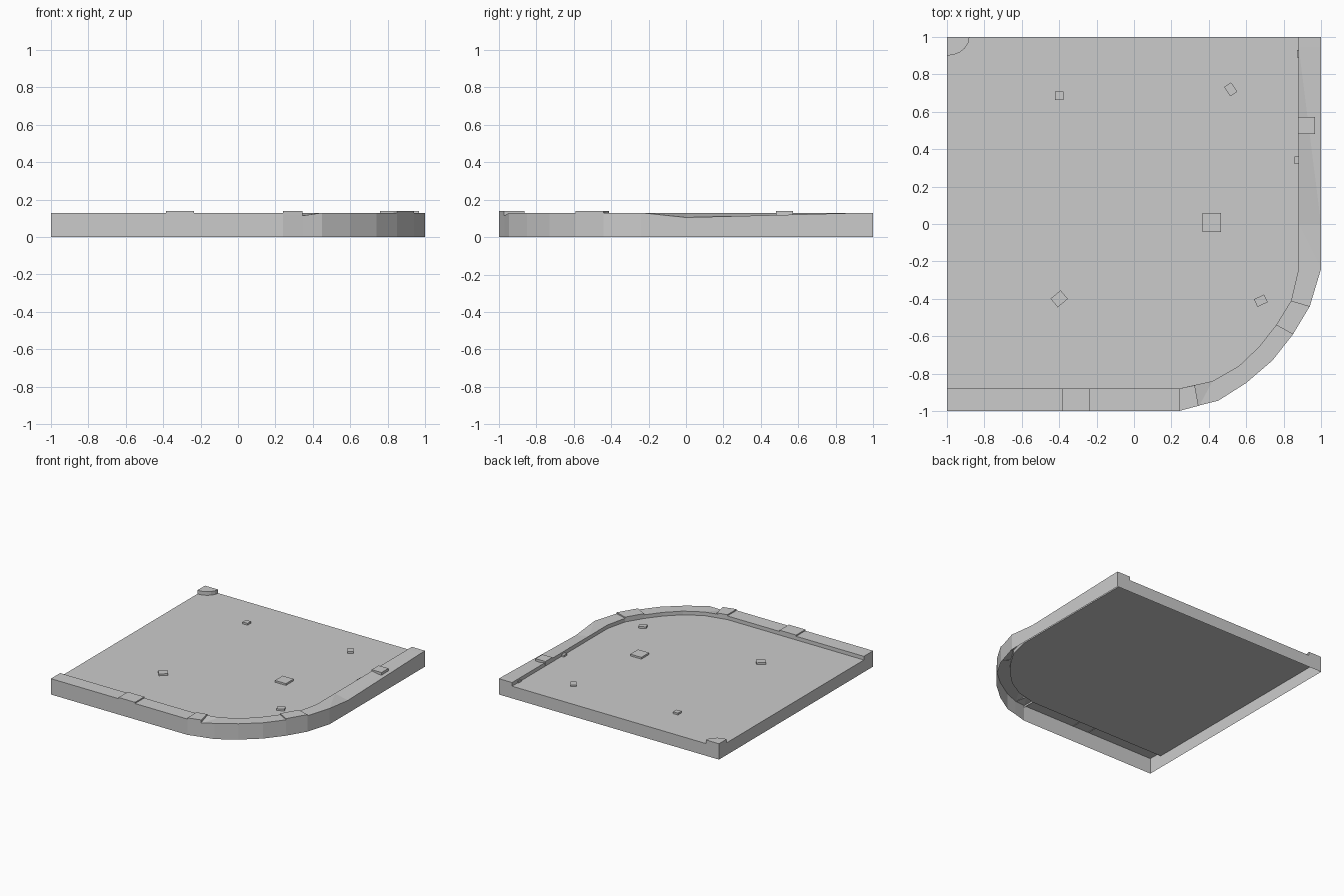
import bpy, bmesh, math

if "Cube" in bpy.data.objects:
    bpy.data.objects.remove(bpy.data.objects["Cube"])

FLOOR, TOP, CAP = 0.10, 0.13, 0.14


def make(name, faces):
    """Mesh object from a list of polygons, welding shared corners."""
    bm = bmesh.new()
    for f in faces:
        bm.faces.new([bm.verts.new(p) for p in f])
    bmesh.ops.remove_doubles(bm, verts=bm.verts, dist=0.0005)
    bmesh.ops.recalc_face_normals(bm, faces=bm.faces)
    if sum(f.normal.z * f.calc_area() for f in bm.faces) < 0:
        bmesh.ops.reverse_faces(bm, faces=bm.faces)
    me = bpy.data.meshes.new(name)
    bm.to_mesh(me)
    bm.free()
    ob = bpy.data.objects.new(name, me)
    bpy.context.collection.objects.link(ob)
    return ob


def at(p, z):
    return (p[0], p[1], z)


def wall(a, b, z0, z1):
    return [at(a, z0), at(b, z0), at(b, z1), at(a, z1)]


def slab(name, pts, z0, z1):
    """Thin raised stone, open underneath."""
    n = len(pts)
    return make(name, [[at(p, z1) for p in pts]] +
                [wall(pts[i], pts[(i + 1) % n], z0, z1) for i in range(n)])


def rect(x, y, w, d, deg=0):
    c, s = math.cos(math.radians(deg)), math.sin(math.radians(deg))
    return [(x + c * u * w / 2 - s * v * d / 2, y + s * u * w / 2 + c * v * d / 2)
            for u, v in ((-1, -1), (1, -1), (1, 1), (-1, 1))]


# Matching outer (x, y, z) and inner (x, y) kerb lines, with two worn dips
outer = [(-1, -1, TOP), (.24, -1, TOP), (.35, -.97, .115), (.45, -.945, TOP),
         (.6, -.85, TOP), (.74, -.73, TOP), (.85, -.59, TOP), (.94, -.44, TOP),
         (1, -.24, TOP), (1, 0, .105), (1, .95, TOP), (1, 1, TOP)]
inner = [(-1, -.88), (.24, -.88), (.33, -.86), (.42, -.84), (.56, -.76), (.67, -.655),
         (.76, -.54), (.84, -.41), (.88, -.24), (.88, 0), (.88, .95), (.88, 1)]

# Kerb: outer wall, top strip, inner step
kerb = []
for i in range(len(outer) - 1):
    a, b, c, d = outer[i], outer[i + 1], inner[i + 1], inner[i]
    kerb.append([at(a, 0), at(b, 0), b, a])
    kerb.append([a, b, at(c, TOP)])
    kerb.append([a, at(c, TOP), at(d, TOP)])
    kerb.append(wall(d, c, FLOOR, TOP))
for k in (0, -1):
    kerb.append(wall(outer[k], inner[k], 0, TOP))
make("kerb", kerb)

# Corner kerb: small quarter disc at the back left
arc = [(-1 + .12 * math.cos(t), 1 - .10 * math.sin(t))
       for t in [i * math.pi / 10 for i in range(6)]]
corner = [[(-1, 1, TOP)] + [at(p, TOP) for p in arc]]
corner += [wall(arc[i], arc[i + 1], FLOOR, TOP) for i in range(5)]
corner += [wall((-1, 1), arc[0], 0, TOP), wall((-1, 1), arc[-1], 0, TOP)]
make("corner_kerb", corner)

# Pavement surface with the remaining side skirts
make("pavement", [[at(p, FLOOR) for p in inner + arc],
                  wall(inner[-1], arc[0], 0, FLOOR),
                  wall(arc[-1], inner[0], 0, FLOOR)])

# Raised stones on the kerb
slab("kerb_stone_front", rect(-.31, -.94, .15, .12), TOP - .005, CAP)
slab("kerb_stone_right", rect(.922, .527, .09, .09), .105, CAP)
slab("kerb_stone_curve_a", [(.24, -1), (.345, -.972), (.325, -.862), (.24, -.88)], .115, CAP)
slab("kerb_stone_curve_b", [(.85, -.59), (.94, -.44), (.84, -.41), (.76, -.54)], TOP - .005, CAP)

# Raised stones on the pavement
stones = [(-.4, .685, .045, .045, 0), (.517, .72, .045, .06, 35), (.415, .008, .10, .10, 0),
          (-.4, -.4, .07, .06, 40), (.678, -.41, .06, .045, 25), (.87, .34, .025, .04, 0),
          (.882, .91, .02, .04, 0)]
for i, (x, y, w, d, r) in enumerate(stones):
    slab(f"paving_stone_{i + 1}", rect(x, y, w, d, r), FLOOR, FLOOR + .015)
